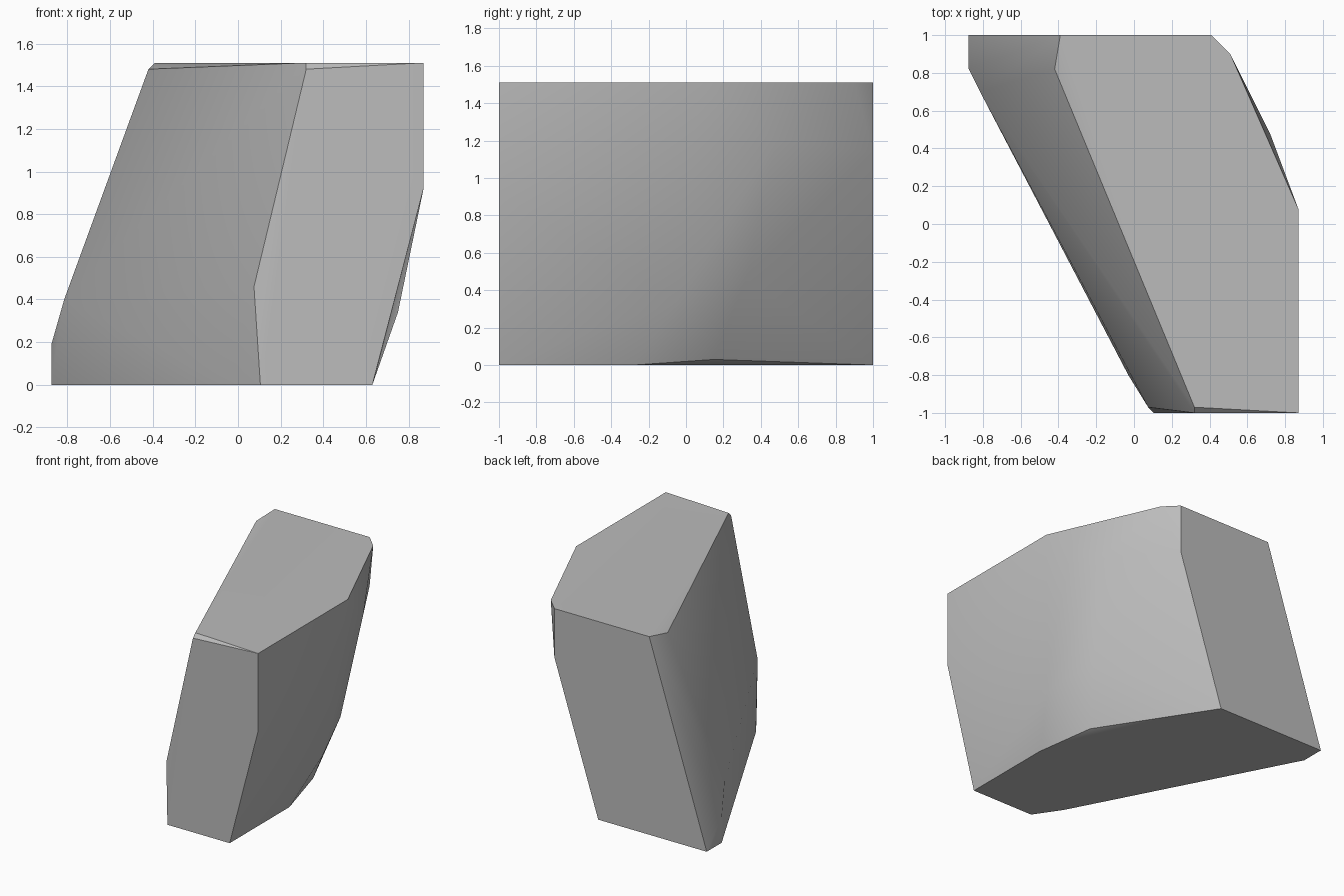
import bpy, bmesh, math

if "Cube" in bpy.data.objects:
    bpy.data.objects.remove(bpy.data.objects["Cube"], do_unlink=True)

# Single stone colour
stone = bpy.data.materials.new("grey_stone")
stone.use_nodes = True
GREY = (0.5, 0.5, 0.5, 1)
stone.diffuse_color = GREY
stone.node_tree.nodes["Principled BSDF"].inputs["Base Color"].default_value = GREY

# Corner points, grouped by the side of the block they shape
TOP = 1.51
corners = {
    "top": [(-.39, 1, TOP), (.41, 1, TOP), (.51, .9, TOP), (.87, .08, TOP),
            (.87, -1, TOP), (.32, -.97, TOP), (-.42, .82, 1.48)],
    "front": [(.32, -1, 1.48), (.075, -.97, .46), (.87, -1, .92)],
    "bottom": [(.105, -1, 0), (.63, -1, 0), (.63, -.28, 0), (.53, .15, .03),
               (.04, 1, 0), (-.875, 1, 0), (-.875, .82, 0), (-.03, -.8, 0)],
    "bulge": [(.75, -.05, .34), (.64, .32, .46), (.72, .48, 1.2), (.41, 1, 1.14)],
    "slanted_side": [(-.875, .82, .19), (-.815, .7, .4)],
}

# Faceted block: the skin stretched around the corners
bm = bmesh.new()
for group in corners.values():
    for co in group:
        bm.verts.new(co)
hull = bmesh.ops.convex_hull(bm, input=bm.verts)
loose = {g for g in hull["geom_interior"] + hull["geom_unused"]
         if isinstance(g, bmesh.types.BMVert)}
bmesh.ops.delete(bm, geom=list(loose), context="VERTS")
bmesh.ops.dissolve_limit(bm, angle_limit=math.radians(1),
                         verts=bm.verts, edges=bm.edges)
bmesh.ops.recalc_face_normals(bm, faces=bm.faces)

mesh = bpy.data.meshes.new("rock_block")
bm.to_mesh(mesh)
bm.free()
mesh.materials.append(stone)
rock = bpy.data.objects.new("rock_block", mesh)
bpy.context.collection.objects.link(rock)

# Soft shading across shallow bends, crisp main edges
bpy.ops.object.select_all(action="DESELECT")
rock.select_set(True)
bpy.context.view_layer.objects.active = rock
bpy.ops.object.shade_smooth_by_angle(angle=math.radians(30))
